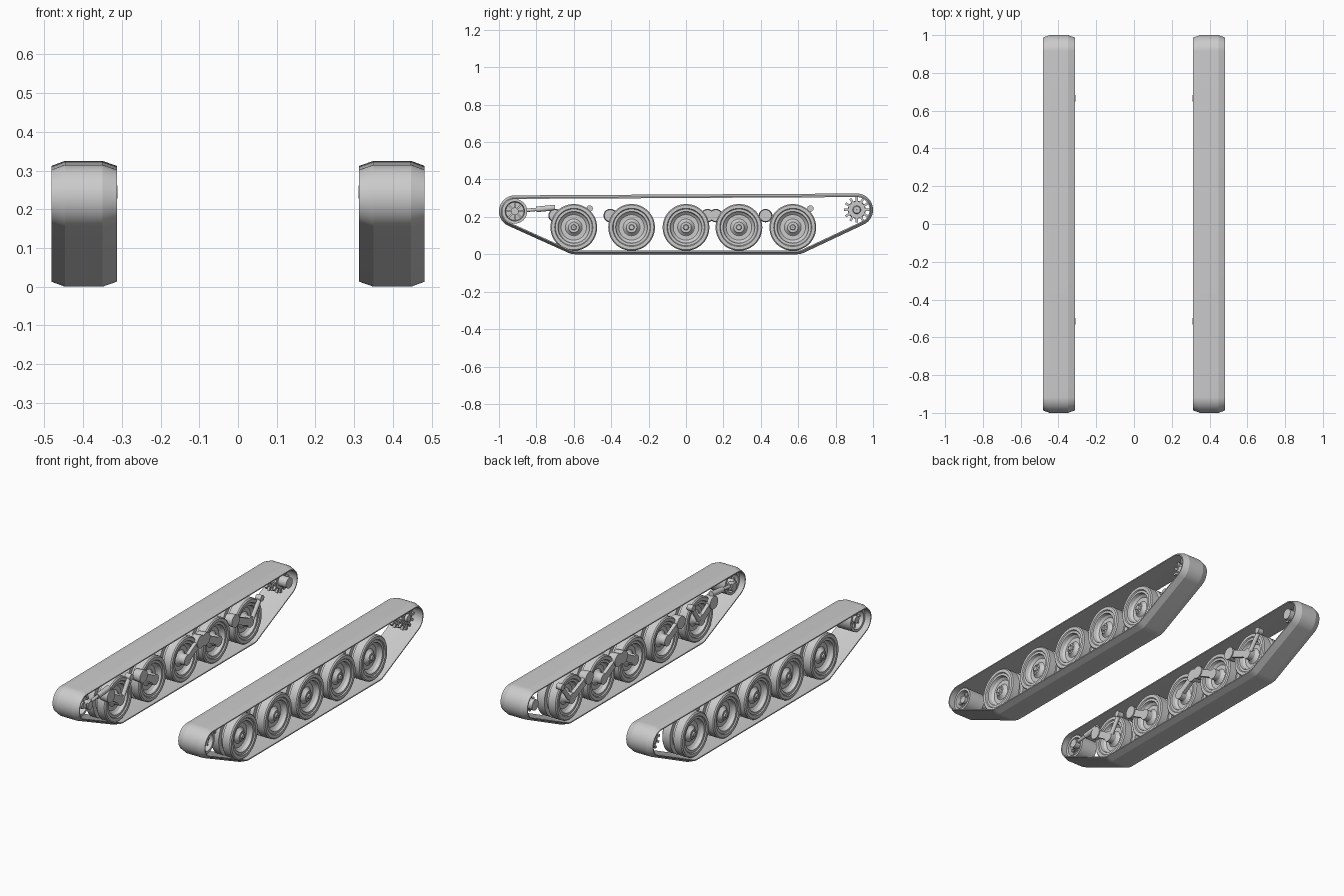
import bpy, bmesh, math
from mathutils import Matrix, Vector

cube = bpy.data.objects.get("Cube")
if cube:
    bpy.data.objects.remove(cube)

steel = bpy.data.materials.new("light_grey_steel")
steel.use_nodes = True
GREY = (0.6, 0.6, 0.6, 1)
steel.diffuse_color = GREY
steel.node_tree.nodes["Principled BSDF"].inputs["Base Color"].default_value = GREY

XC = 0.397      # centre line of one track
WHEEL_Z = 0.144


def finish(name, bm, angle=30):
    """Make the left part and its mirrored right twin."""
    bmesh.ops.recalc_face_normals(bm, faces=bm.faces)
    for side in ("left", "right"):
        if side == "right":
            bmesh.ops.scale(bm, vec=(-1, 1, 1), verts=bm.verts)
            bmesh.ops.reverse_faces(bm, faces=bm.faces)
        me = bpy.data.meshes.new(f"{side}_{name}")
        bm.to_mesh(me)
        me.materials.append(steel)
        me.shade_smooth()
        me.set_sharp_from_angle(angle=math.radians(angle))
        bpy.context.collection.objects.link(bpy.data.objects.new(me.name, me))
    bm.free()


def lathe(bm, profile, y, z, steps=40):
    """Turn a closed (x offset, radius) profile about a sideways axle."""
    rings = []
    for i in range(steps):
        a = math.tau * i / steps
        rings.append([bm.verts.new((XC + dx, y + r * math.cos(a), z + r * math.sin(a)))
                      for dx, r in profile])
    n = len(profile)
    for i in range(steps):
        a, b = rings[i], rings[(i + 1) % steps]
        for j in range(n):
            k = (j + 1) % n
            bm.faces.new((a[j], a[k], b[k], b[j]))


def rod(bm, p, q, r1, r2=None, sides=20):
    p, q = Vector(p), Vector(q)
    d = q - p
    m = Matrix.Translation((p + q) / 2) @ d.to_track_quat('Z', 'Y').to_matrix().to_4x4()
    bmesh.ops.create_cone(bm, cap_ends=True, segments=sides, radius1=r1,
                          radius2=r1 if r2 is None else r2, depth=d.length, matrix=m)


def bar(bm, p, q, width, thick):
    """Flat bar between two points in the side plane."""
    p, q = Vector(p), Vector(q)
    d = q - p
    m = (Matrix.Translation((p + q) / 2)
         @ Matrix.Rotation(math.atan2(d.z, d.y), 4, 'X')
         @ Matrix.Diagonal((thick, d.length, width, 1)))
    bmesh.ops.create_cube(bm, size=1, matrix=m)


# Track band: a loop wrapped round four guide circles (y, z, radius)
CIRCLES = [(-0.915, 0.230, 0.085), (0.913, 0.238, 0.087),
           (0.59, 0.1, 0.1), (-0.59, 0.1, 0.1)]
SECTION = [(0.482, 0.013), (0.447, 0), (0.35, 0), (0.313, 0.013),
           (0.313, 0.019), (0.35, 0.017), (0.447, 0.017), (0.482, 0.019)]
bm = bmesh.new()
loops = []
STEPS = 120
for i in range(STEPS):
    a = math.tau * (i + 0.5) / STEPS
    c, s = math.cos(a), math.sin(a)
    y, z, r = max(CIRCLES, key=lambda k: k[0] * c + k[1] * s + k[2])
    loops.append([bm.verts.new((x, y + (r - d) * c, z + (r - d) * s)) for x, d in SECTION])
for i in range(STEPS):
    a, b = loops[i], loops[(i + 1) % STEPS]
    for j in range(len(SECTION)):
        k = (j + 1) % len(SECTION)
        bm.faces.new((a[j], a[k], b[k], b[j]))
finish("track_band", bm, 14)

# Road wheels: dished double discs with a groove between the tyres
HALF = [(0.058, 0.001), (0.058, 0.012), (0.05, 0.015), (0.05, 0.028), (0.038, 0.034),
        (0.03, 0.045), (0.03, 0.068), (0.04, 0.08), (0.058, 0.085), (0.058, 0.098),
        (0.064, 0.102), (0.064, 0.119), (0.058, 0.125), (0.012, 0.125), (0.012, 0.1)]
WHEEL = HALF + [(-x, r) for x, r in reversed(HALF)]
# wheel position and the position of its arm pivot
ARMS = [(-0.60, -0.70), (-0.291, -0.405), (0.0, 0.115), (0.283, 0.16), (0.571, 0.425)]
for n, (y, pivot) in enumerate(ARMS, 1):
    bm = bmesh.new()
    lathe(bm, WHEEL, y, WHEEL_Z, 48)
    for i in range(8):
        a = math.tau * i / 8
        by, bz = y + 0.021 * math.cos(a), WHEEL_Z + 0.021 * math.sin(a)
        rod(bm, (XC + 0.045, by, bz), (XC + 0.054, by, bz), 0.003, sides=6)
    finish(f"road_wheel_{n}", bm)

    # Swing arm with pivot housing
    bm = bmesh.new()
    pz = 0.207
    rod(bm, (0.312, pivot, pz), (0.362, pivot, pz), 0.036, 0.032)
    rod(bm, (0.318, y, WHEEL_Z), (0.36, y, WHEEL_Z), 0.03)
    bar(bm, (0.328, pivot, pz), (0.328, y, WHEEL_Z), 0.04, 0.02)
    finish(f"swing_arm_{n}", bm)

# Shock absorbers on the end wheels
for name, low, high in (("front", -0.58, -0.515), ("rear", 0.59, 0.665)):
    bm = bmesh.new()
    rod(bm, (0.326, low, 0.15), (0.326, high, 0.245), 0.012)
    rod(bm, (0.311, high, 0.245), (0.345, high, 0.245), 0.017)
    finish(f"{name}_shock_absorber", bm)

# Front idler wheel: rim, web, spokes and hub
IY, IZ = CIRCLES[0][:2]
bm = bmesh.new()
IDLER = [(0.05, 0.052), (0.05, 0.066), (-0.05, 0.066), (-0.05, 0.052),
         (-0.01, 0.048), (-0.01, 0.001), (0.01, 0.001), (0.01, 0.048)]
lathe(bm, IDLER, IY, IZ)
rod(bm, (0.335, IY, IZ), (XC + 0.045, IY, IZ), 0.02)
for i in range(8):
    a = math.tau * i / 8
    c, s = math.cos(a), math.sin(a)
    bar(bm, (XC, IY + 0.015 * c, IZ + 0.015 * s), (XC, IY + 0.055 * c, IZ + 0.055 * s),
        0.009, 0.06)
finish("idler_wheel", bm)

# Idler crank and track tensioner
bm = bmesh.new()
rod(bm, (0.314, IY + 0.03, 0.225), (0.345, IY + 0.03, 0.225), 0.024)
bar(bm, (0.33, IY, IZ), (0.33, -0.86, 0.235), 0.026, 0.02)
rod(bm, (0.33, -0.87, 0.233), (0.33, -0.78, 0.242), 0.009)
rod(bm, (0.33, -0.8, 0.24), (0.33, -0.7, 0.25), 0.015)
finish("track_tensioner", bm)

# Rear sprocket: two toothed rings on a bolted drum
SY, SZ = CIRCLES[1][:2]
bm = bmesh.new()
DRUM = [(0.045, 0.001), (0.045, 0.018), (0.032, 0.022), (0.032, 0.045),
        (0.018, 0.048), (0.018, 0.034)]
lathe(bm, DRUM + [(-x, r) for x, r in reversed(DRUM)], SY, SZ)
rod(bm, (0.314, SY, SZ), (XC, SY, SZ), 0.03)
for i in range(12):
    a = math.tau * i / 12
    c, s = math.cos(a), math.sin(a)
    for dx in (-0.025, 0.025):
        bar(bm, (XC + dx, SY + 0.04 * c, SZ + 0.04 * s),
            (XC + dx, SY + 0.069 * c, SZ + 0.069 * s), 0.012, 0.012)
    by, bz = SY + 0.034 * c, SZ + 0.034 * s
    rod(bm, (XC + 0.03, by, bz), (XC + 0.037, by, bz), 0.004, sides=6)
finish("drive_sprocket", bm)
